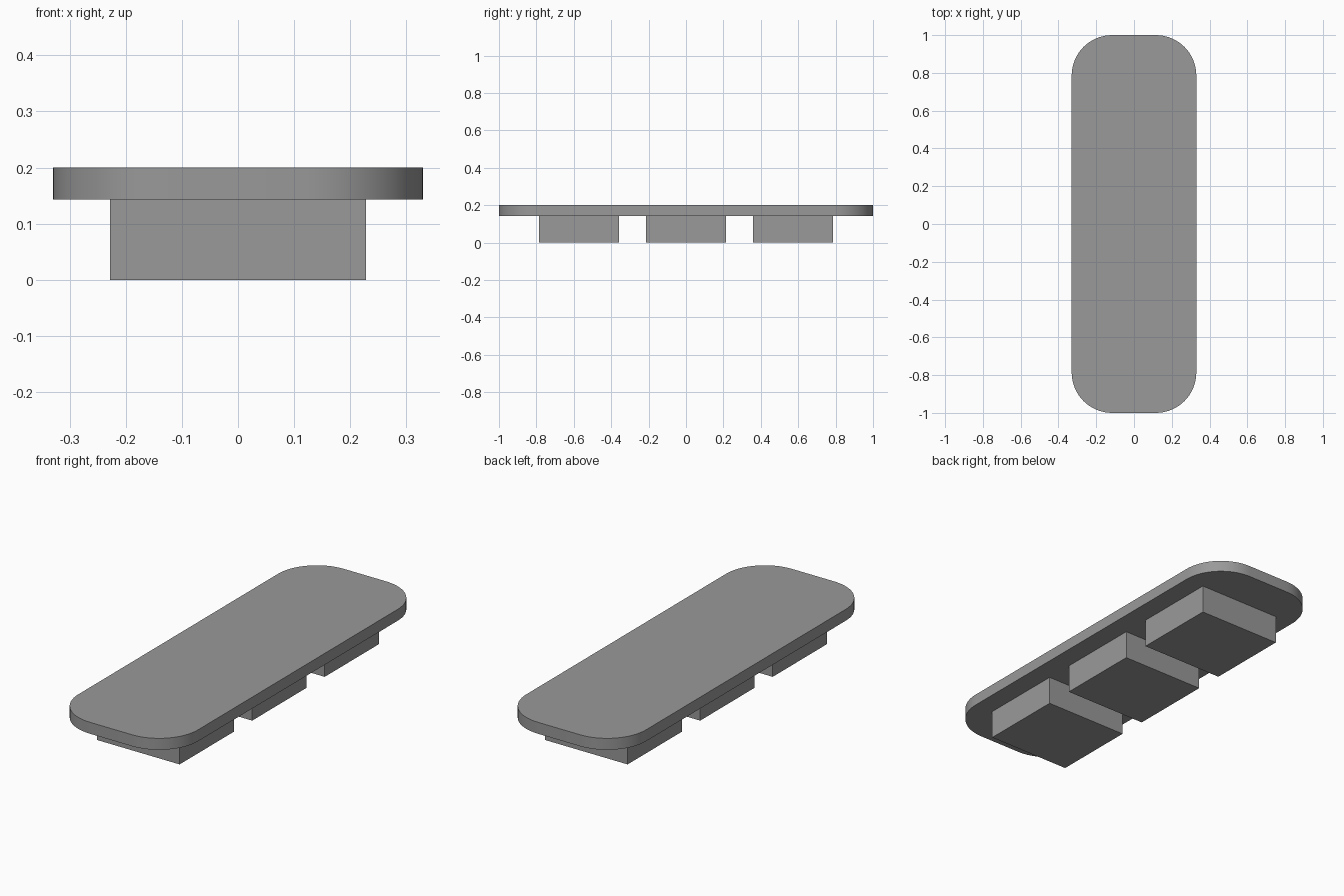
import bpy, bmesh, math

if "Cube" in bpy.data.objects:
    bpy.data.objects.remove(bpy.data.objects["Cube"])

grey = bpy.data.materials.new("mid grey")
grey.diffuse_color = (0.32, 0.32, 0.32, 1)
grey.use_nodes = True
grey.node_tree.nodes["Principled BSDF"].inputs["Base Color"].default_value = grey.diffuse_color


def prism(name, outline, z0, z1):
    """Extrude a closed xy outline from z0 up to z1."""
    bm = bmesh.new()
    base = bm.faces.new([bm.verts.new((x, y, z0)) for x, y in outline])
    top = bmesh.ops.extrude_face_region(bm, geom=[base])["geom"]
    bmesh.ops.translate(bm, vec=(0, 0, z1 - z0),
                        verts=[v for v in top if isinstance(v, bmesh.types.BMVert)])
    bmesh.ops.recalc_face_normals(bm, faces=bm.faces)
    mesh = bpy.data.meshes.new(name)
    bm.to_mesh(mesh)
    bm.free()
    mesh.materials.append(grey)
    obj = bpy.data.objects.new(name, mesh)
    bpy.context.collection.objects.link(obj)
    return obj


def rounded_rectangle(hx, hy, r, steps):
    """Counter-clockwise outline with quarter-circle corners."""
    points = []
    for i, (sx, sy) in enumerate([(1, 1), (-1, 1), (-1, -1), (1, -1)]):
        for s in range(steps + 1):
            a = math.pi / 2 * (i + s / steps)
            points.append((sx * (hx - r) + r * math.cos(a),
                           sy * (hy - r) + r * math.sin(a)))
    return points


# Rounded top slab
slab = prism("top_slab", rounded_rectangle(0.33, 1.0, 0.214, 16), 0.143, 0.2)
bpy.context.view_layer.objects.active = slab
slab.select_set(True)
bpy.ops.object.shade_smooth_by_angle(angle=math.radians(30))

# Three square-edged blocks under the slab
HX, HY = 0.228, 0.214
for name, y in (("front_block", -0.571), ("middle_block", 0), ("back_block", 0.571)):
    prism(name, [(-HX, y - HY), (HX, y - HY), (HX, y + HY), (-HX, y + HY)], 0, 0.143)
